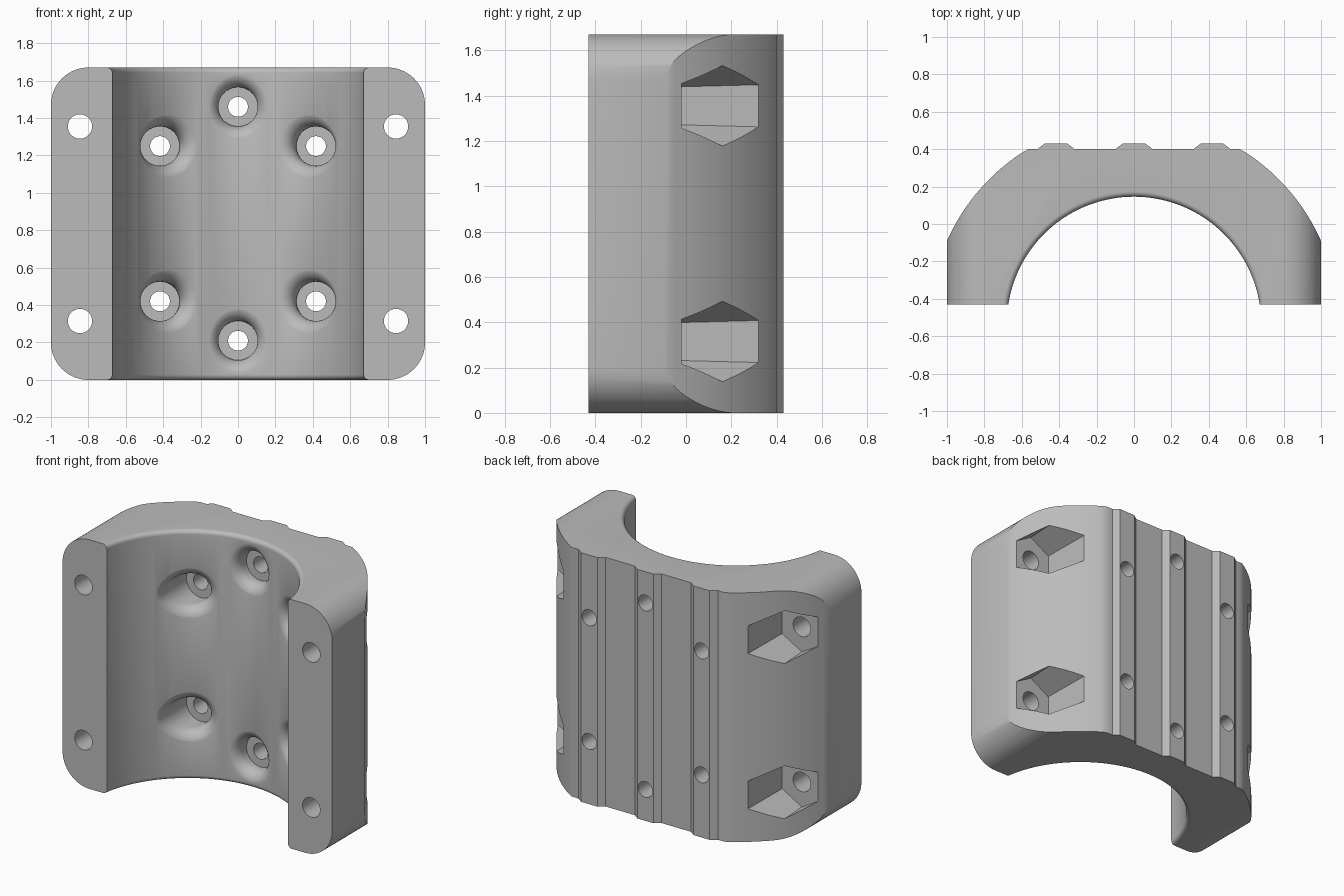
import bpy, bmesh
from math import sin, cos, pi, sqrt, radians, acos
from mathutils import Vector

if "Cube" in bpy.data.objects:
    bpy.data.objects.remove(bpy.data.objects["Cube"], do_unlink=True)

# Main dimensions
H = 1.67                   # height
FRONT = -0.43              # mating face
AXIS_Y = -0.534            # shared axis of inner and outer arcs
R_IN, R_OUT = 0.68, 1.094
FLAT = 0.40                # flat back face
CORNER = 0.2               # corner rounding seen from the front

grey = bpy.data.materials.new("plain_grey")
grey.use_nodes = True
grey.diffuse_color = (0.5, 0.5, 0.5, 1)
grey.node_tree.nodes["Principled BSDF"].inputs["Base Color"].default_value = (0.5, 0.5, 0.5, 1)


def loft(name, rings):
    """Closed solid skinned through rings of equal point count."""
    bm = bmesh.new()
    loops = [[bm.verts.new(p) for p in ring] for ring in rings]
    n = len(loops[0])
    for a, b in zip(loops, loops[1:]):
        for i in range(n):
            j = (i + 1) % n
            bm.faces.new((a[i], a[j], b[j], b[i]))
    bm.faces.new(loops[0])
    bm.faces.new(loops[-1])
    bmesh.ops.recalc_face_normals(bm, faces=bm.faces)
    mesh = bpy.data.meshes.new(name)
    bm.to_mesh(mesh)
    bm.free()
    mesh.materials.append(grey)
    obj = bpy.data.objects.new(name, mesh)
    bpy.context.collection.objects.link(obj)
    return obj


def ring_y(x, y, z, r, n, start=0.0):
    """Circle of n points facing along y."""
    angles = [start + 2 * pi * i / n for i in range(n)]
    return [Vector((x + r * cos(a), y, z + r * sin(a))) for a in angles]


def carve(body, cutter, operation="DIFFERENCE"):
    cutter.hide_render = True
    mod = body.modifiers.new(cutter.name, "BOOLEAN")
    mod.operation, mod.solver, mod.object = operation, "EXACT", cutter
    bpy.context.view_layer.objects.active = body
    bpy.ops.object.modifier_apply(modifier=mod.name)
    bpy.data.objects.remove(cutter, do_unlink=True)


# Back outline: arc, flat and three raised ribs
outline = [(1, FRONT)]
a0, a1 = acos(1 / R_OUT), acos(0.566 / R_OUT)
for i in range(17):
    a = a0 + (a1 - a0) * i / 16
    outline.append((R_OUT * cos(a), AXIS_Y + R_OUT * sin(a)))
outline[-1] = (outline[-1][0], FLAT)
for x in (0.417, 0):
    outline += [(x + 0.1, FLAT), (x + 0.06, 0.43)]
    if x:
        outline += [(x - 0.06, 0.43), (x - 0.1, FLAT)]
outline += [(-x, y) for x, y in reversed(outline)]
clamp = loft("clamp_half", [[(x, y, z) for x, y in outline] for z in (0, H)])

# Round the four corners
rounded = []
for k, (sx, sz) in enumerate(((1, 1), (-1, 1), (-1, -1), (1, -1))):
    for i in range(17):
        a = (k + i / 16) * pi / 2
        rounded.append((sx * (1 - CORNER) + CORNER * cos(a),
                        H / 2 + sz * (H / 2 - CORNER) + CORNER * sin(a)))
carve(clamp, loft("corner_rounding", [[(x, y, z) for x, z in rounded] for y in (-1, 1)]), "INTERSECT")

# Bore with rounded rims
lip = 0.028
lower = [(-0.1, R_IN + lip)]
for i in range(9):
    t = pi / 2 * (1 - i / 8)
    lower.append((lip - lip * sin(t), R_IN + lip - lip * cos(t)))
bore = lower + [(H - z, r) for z, r in reversed(lower)]
SEG = 144
carve(clamp, loft("bore", [[(r * cos(2 * pi * i / SEG), AXIS_Y + r * sin(2 * pi * i / SEG), z)
                            for i in range(SEG)] for z, r in bore]))


# Counterbore blended into the bore by a rolling-ball fillet
def counterbore(x, z, floor, r=0.105, f=0.08, n=64, steps=10):
    axis = Vector((0, AXIS_Y, 0))
    rings = [[] for _ in range(steps + 1)]
    for i in range(n):
        a = 2 * pi * i / n
        out = Vector((cos(a), 0, sin(a)))
        c = Vector((x, 0, z)) + out * (r + f)
        c.y = AXIS_Y + sqrt((R_IN + f - 0.002) ** 2 - c.x ** 2)
        to_axis = axis - c
        to_axis.z = 0
        to_axis.normalize()
        for k in range(steps + 1):
            d = (-out).slerp(to_axis, k / steps)
            rings[k].append(c + d * f)
    return loft("counterbore", [ring_y(x, floor, z, r, n)] + rings
                + [ring_y(x, -0.3, z, r / 2, n)])


for x, low, floor in ((-0.417, 0.42, 0.20), (0, 0.21, 0.24), (0.417, 0.42, 0.20)):
    for z in (low, H - low):
        carve(clamp, counterbore(x, z, floor))
        carve(clamp, loft("screw_hole", [ring_y(x, y, z, 0.053, 40) for y in (-0.25, 0.6)]))

# Flange bolt holes with hexagonal nut pockets behind
for x in (-0.845, 0.845):
    for z in (0.315, H - 0.315):
        carve(clamp, loft("nut_pocket", [ring_y(x, y, z, r, 6, pi / 6)
                                         for y, r in ((-0.02, 0.168), (0.5, 0.195))]))
        carve(clamp, loft("bolt_hole", [ring_y(x, y, z, 0.065, 40) for y in (-0.6, 0.2)]))

# Smooth shading with sharp edges kept
bpy.ops.object.select_all(action="DESELECT")
clamp.select_set(True)
bpy.context.view_layer.objects.active = clamp
bpy.ops.object.shade_smooth_by_angle(angle=radians(30))
